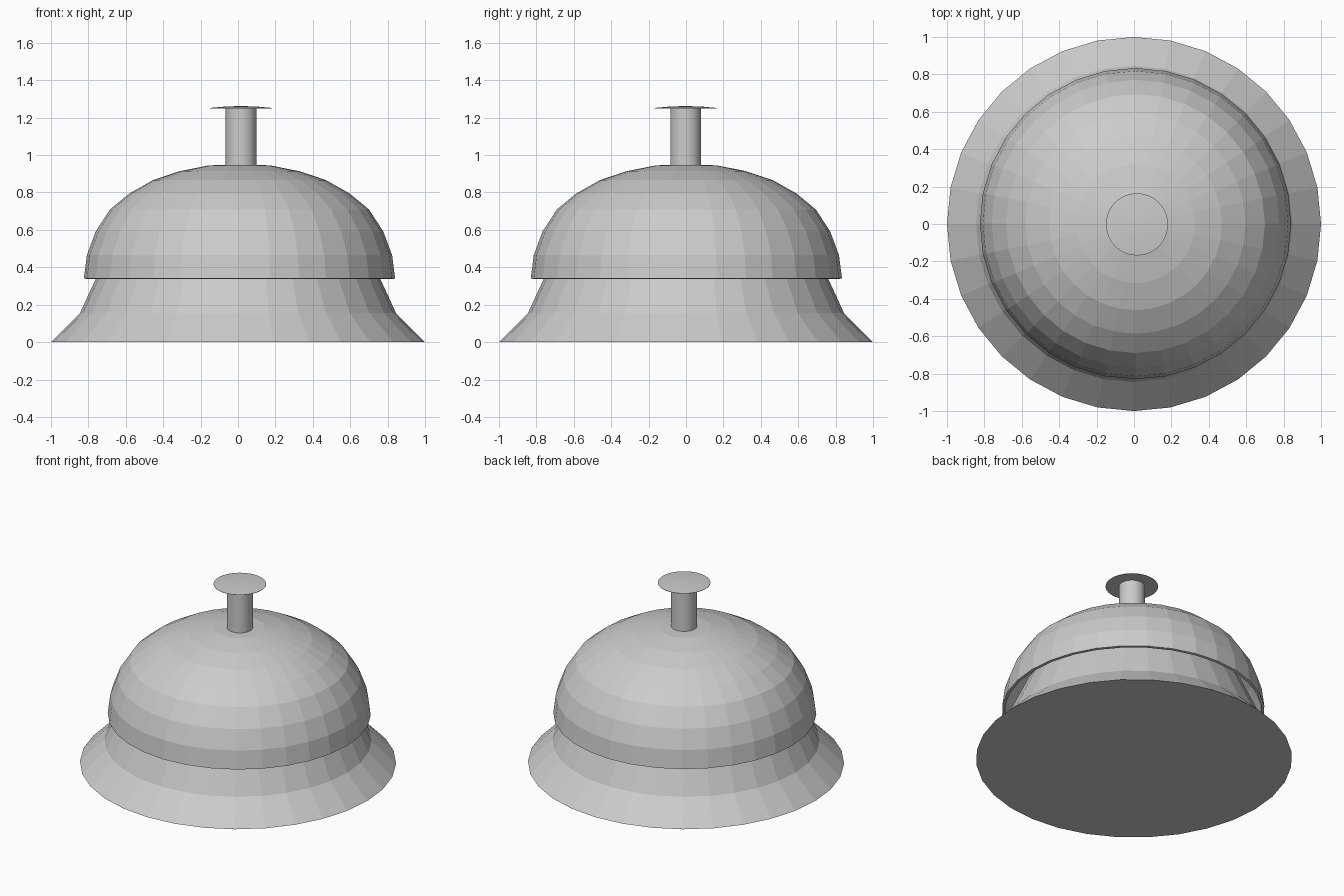
import bpy
import bmesh
import math

default_cube = bpy.data.objects.get("Cube")
if default_cube:
    bpy.data.objects.remove(default_cube, do_unlink=True)

# Single plain metal colour
metal = bpy.data.materials.new("light_grey_metal")
metal.use_nodes = True
grey = (0.6, 0.6, 0.6, 1)
metal.diffuse_color = grey
metal.node_tree.nodes["Principled BSDF"].inputs["Base Color"].default_value = grey


def lathe(name, profile, centre=(0, 0), segments=32, smooth=False):
    """Revolve (radius, z) points, listed bottom to top, around z."""
    bm = bmesh.new()
    rings = []
    for r, z in profile:
        if r == 0:
            rings.append([bm.verts.new((0, 0, z))] * segments)
            continue
        ring = []
        for i in range(segments):
            a = math.tau * i / segments
            ring.append(bm.verts.new((r * math.cos(a), r * math.sin(a), z)))
        rings.append(ring)
    for low, high in zip(rings, rings[1:]):
        for i in range(segments):
            j = (i + 1) % segments
            corners = [low[i], low[j], high[j], high[i]]
            bm.faces.new(list(dict.fromkeys(corners)))
    mesh = bpy.data.meshes.new(name)
    bm.to_mesh(mesh)
    bm.free()
    mesh.materials.append(metal)
    obj = bpy.data.objects.new(name, mesh)
    obj.location = (centre[0], centre[1], 0)
    bpy.context.collection.objects.link(obj)
    if smooth:
        bpy.ops.object.select_all(action='DESELECT')
        obj.select_set(True)
        bpy.context.view_layer.objects.active = obj
        bpy.ops.object.shade_smooth_by_angle()
    return obj


# Flared foot, running up inside the bell
lathe("base", [(0, 0), (1, 0), (0.845, 0.155), (0.76, 0.34),
               (0.7, 0.47), (0, 0.47)])

# Faceted bell shell: evenly stepped radii with a thin wall
heights = [0.34, 0.465, 0.592, 0.71, 0.795, 0.866, 0.914, 0.945, 0.95]
steps = len(heights) - 1
dome = [(0.832 * math.cos(math.pi / 2 * i / steps), z)
        for i, z in enumerate(heights[:-1])] + [(0, heights[-1])]
bell = lathe("bell_dome", dome, (0.008, 0.002))
wall = bell.modifiers.new("wall", 'SOLIDIFY')
wall.thickness = 0.018
wall.offset = -1

# Plunger stem and its shallow button
lathe("plunger_stem", [(0, 0.93), (0.082, 0.93), (0.082, 1.255), (0, 1.255)],
      (0.016, -0.002), smooth=True)
lathe("plunger_button", [(0, 1.25), (0.166, 1.25), (0.166, 1.252),
                         (0.08, 1.26), (0, 1.262)],
      (0.016, -0.002), segments=48, smooth=True)
